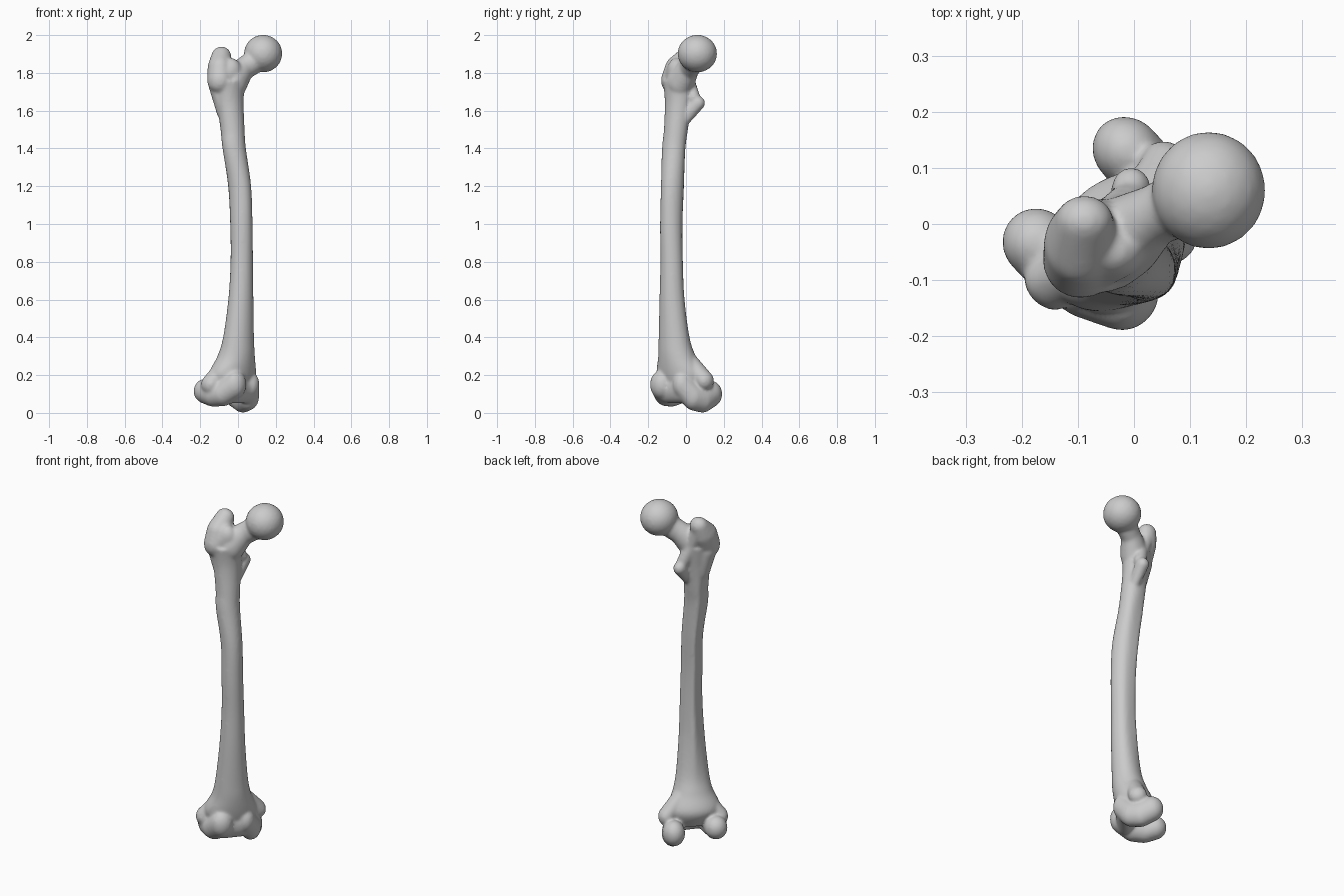
import bpy
import bmesh
from math import sin, cos, pi
from mathutils import Vector, Matrix

cube = bpy.data.objects.get("Cube")
if cube:
    bpy.data.objects.remove(cube, do_unlink=True)

bone = bmesh.new()
TURN = Matrix.Rotation(pi / 4, 3, 'Z')  # the knee end is twisted against the hip end


def ball_points(centre, radii, turn):
    """Surface points of an ellipsoid."""
    tmp = bmesh.new()
    bmesh.ops.create_icosphere(tmp, subdivisions=3, radius=1)
    pts = [turn @ (Vector(centre) + v.co * Vector(radii)) for v in tmp.verts]
    tmp.free()
    return pts


def blob(*balls, turn=Matrix.Identity(3)):
    """Chain of ellipsoids, each neighbouring pair wrapped in a hull."""
    pairs = list(zip(balls, balls[1:])) or [(balls[0],)]
    for pair in pairs:
        tmp = bmesh.new()
        for centre, radii in pair:
            for p in ball_points(centre, radii, turn):
                tmp.verts.new(p)
        bmesh.ops.convex_hull(tmp, input=tmp.verts[:])
        bmesh.ops.delete(tmp, geom=[v for v in tmp.verts if not v.link_faces], context='VERTS')
        bmesh.ops.recalc_face_normals(tmp, faces=tmp.faces[:])
        part = bpy.data.meshes.new("part")
        tmp.to_mesh(part)
        tmp.free()
        bone.from_mesh(part)
        bpy.data.meshes.remove(part)


def spline(keys, steps):
    """Catmull-Rom through equal-length key tuples."""
    k = [Vector(p) for p in keys]
    k = [k[0]] + k + [k[-1]]
    out = []
    for a, b, c, d in zip(k, k[1:], k[2:], k[3:]):
        for i in range(steps):
            t = i / steps
            out.append(b + (c - a) * (t / 2) + (a * 2 - b * 5 + c * 4 - d) * (t * t / 2)
                       + (b * 3 - a - c * 3 + d) * (t ** 3 / 2))
    return out + [k[-1]]


# Shaft: z, centre x, centre y, half width across and along the knee axis
shaft = [
    (0.11, -0.02, -0.03, 0.11, 0.07),
    (0.20, -0.03, -0.03, 0.142, 0.105),
    (0.30, -0.01, -0.048, 0.105, 0.093),
    (0.40, 0.002, -0.062, 0.087, 0.078),
    (0.60, 0.013, -0.072, 0.07, 0.067),
    (0.80, 0.018, -0.074, 0.061, 0.062),
    (1.00, 0.016, -0.076, 0.058, 0.064),
    (1.20, 0.007, -0.07, 0.058, 0.067),
    (1.40, -0.022, -0.063, 0.065, 0.063),
    (1.50, -0.03, -0.052, 0.066, 0.064),
    (1.65, -0.042, -0.04, 0.076, 0.068),
    (1.76, -0.047, -0.038, 0.09, 0.08),
]
SIDES = 48
rings = []
for z, cx, cy, across, along in spline(shaft, 6):
    ridge = 0.14 * max(0, min(1, (z - 0.3) * 3, (1.65 - z) * 4))
    ring = []
    for i in range(SIDES):
        a = 2 * pi * i / SIDES
        back = max(0, sin(a))
        # Sharp rear ridge with flattened flanks
        swell = 1 + ridge * (back ** 24 - 0.5 * (sin(2 * a) ** 2 if back else 0))
        p = TURN @ Vector((across * cos(a), along * sin(a), 0)) * swell
        ring.append(bone.verts.new(p + Vector((cx, cy, z))))
    rings.append(ring)
for low, high in zip(rings, rings[1:]):
    for i in range(SIDES):
        j = (i + 1) % SIDES
        bone.faces.new((low[i], low[j], high[j], high[i]))
bone.faces.new(rings[0][::-1])
bone.faces.new(rings[-1])

# Head and neck
blob(((0.133, 0.06, 1.902), (0.102, 0.105, 0.1)))
blob(((0.12, 0.052, 1.885), (0.062, 0.062, 0.068)),
     ((0.035, 0.015, 1.825), (0.05, 0.055, 0.066)),
     ((-0.03, -0.03, 1.75), (0.08, 0.075, 0.09)))

# Greater trochanter: outer mass, tip and front tubercle
blob(((-0.095, -0.065, 1.76), (0.068, 0.068, 0.075)),
     ((-0.095, -0.035, 1.83), (0.066, 0.075, 0.065)),
     ((-0.088, 0.005, 1.89), (0.052, 0.046, 0.05)))
blob(((-0.04, -0.05, 1.81), (0.06, 0.05, 0.07)),
     ((-0.1, -0.07, 1.75), (0.06, 0.06, 0.06)))
blob(((-0.11, -0.05, 1.73), (0.045, 0.05, 0.045)),
     ((-0.07, -0.045, 1.6), (0.045, 0.045, 0.05)))

# Crest between the trochanters, and the lesser trochanter
blob(((-0.085, 0.015, 1.86), (0.035, 0.03, 0.04)),
     ((-0.045, 0.01, 1.76), (0.035, 0.035, 0.05)),
     ((-0.01, 0.04, 1.67), (0.035, 0.035, 0.04)))
blob(((-0.005, 0.062, 1.64), (0.036, 0.04, 0.038)),
     ((-0.01, -0.01, 1.56), (0.03, 0.025, 0.05)))

# Lateral condyle, swept from front to back
blob(((-0.103, -0.085, 0.15), (0.062, 0.053, 0.075)),
     ((-0.13, -0.02, 0.105), (0.066, 0.06, 0.07)),
     ((-0.146, 0.04, 0.1), (0.062, 0.06, 0.068)),
     ((-0.146, 0.098, 0.115), (0.062, 0.064, 0.066)), turn=TURN)

# Medial condyle, reaching lower
blob(((0.03, -0.06, 0.15), (0.05, 0.05, 0.07)),
     ((0.065, -0.01, 0.085), (0.058, 0.06, 0.073)),
     ((0.08, 0.045, 0.075), (0.06, 0.06, 0.075)),
     ((0.083, 0.1, 0.1), (0.06, 0.066, 0.072)), turn=TURN)

# Knee groove floor and the two epicondyles
blob(((-0.09, -0.05, 0.13), (0.05, 0.055, 0.08)),
     ((0.03, -0.04, 0.13), (0.05, 0.055, 0.08)), turn=TURN)
blob(((-0.185, 0.03, 0.15), (0.038, 0.05, 0.05)),
     ((-0.09, 0.0, 0.25), (0.05, 0.05, 0.05)), turn=TURN)
blob(((0.115, 0.03, 0.17), (0.042, 0.05, 0.05)),
     ((0.02, 0.0, 0.27), (0.05, 0.05, 0.05)), turn=TURN)

mesh = bpy.data.meshes.new("thigh_bone")
bone.to_mesh(mesh)
bone.free()
mesh.shade_smooth()
obj = bpy.data.objects.new("thigh_bone", mesh)
bpy.context.collection.objects.link(obj)

# Fuse the parts into one smooth surface
fuse = obj.modifiers.new("Fuse", 'REMESH')
fuse.mode = 'VOXEL'
fuse.voxel_size = 0.008
fuse.use_smooth_shade = True
soften = obj.modifiers.new("Soften", 'SMOOTH')
soften.factor = 0.5
soften.iterations = 9

mat = bpy.data.materials.new("bone_grey")
mat.use_nodes = True
grey = (0.6, 0.6, 0.6, 1)
mat.diffuse_color = grey
mat.node_tree.nodes["Principled BSDF"].inputs["Base Color"].default_value = grey
mesh.materials.append(mat)
